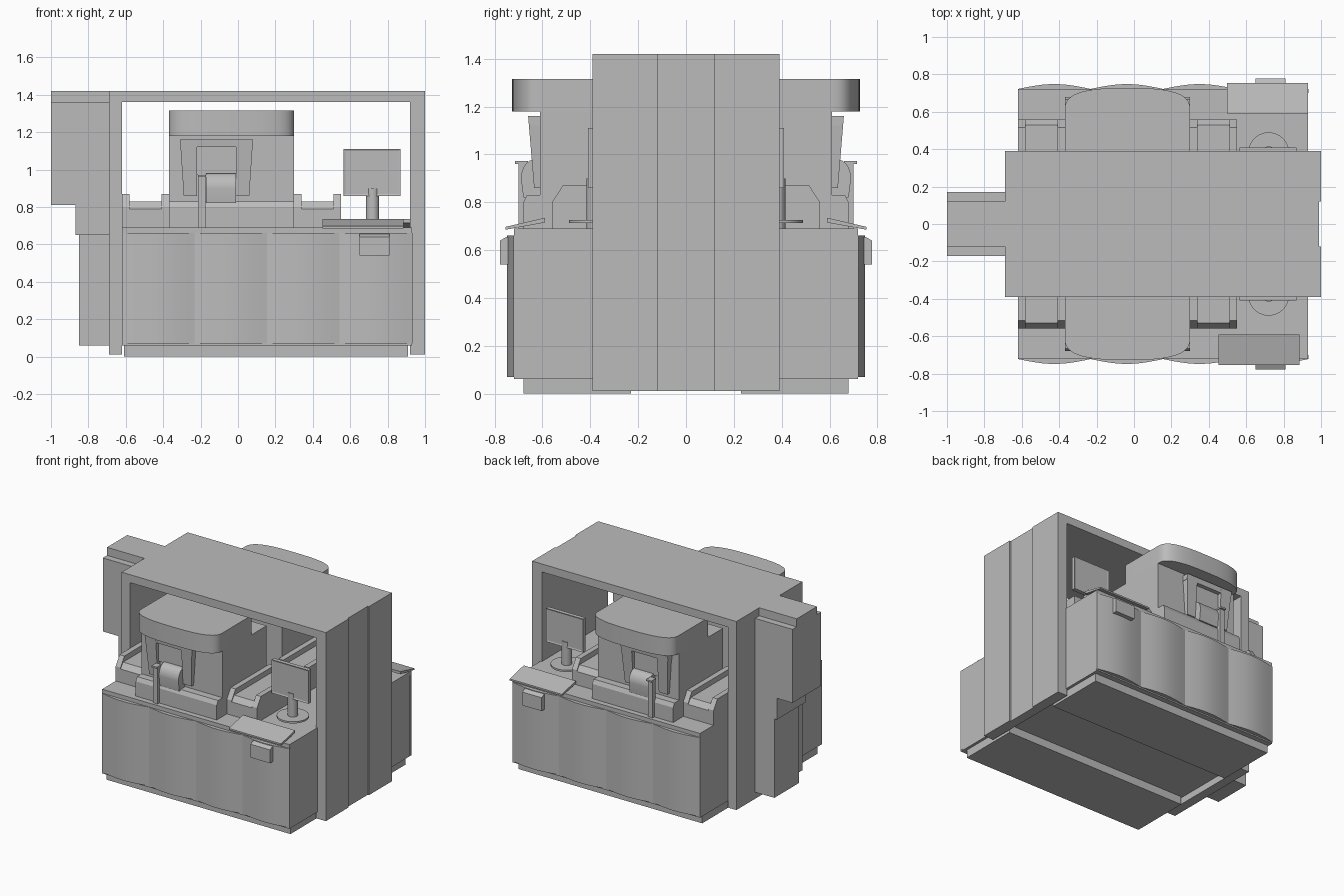
import bpy, bmesh, math
from mathutils import Matrix

if "Cube" in bpy.data.objects:
    bpy.data.objects.remove(bpy.data.objects["Cube"], do_unlink=True)

grey = bpy.data.materials.new("light_grey")
grey.use_nodes = True
COLOUR = (0.5, 0.5, 0.5, 1)
grey.diffuse_color = COLOUR
grey.node_tree.nodes["Principled BSDF"].inputs["Base Color"].default_value = COLOUR


def finish(name, bm, smooth=False):
    bmesh.ops.recalc_face_normals(bm, faces=bm.faces)
    mesh = bpy.data.meshes.new(name)
    bm.to_mesh(mesh)
    bm.free()
    mesh.materials.append(grey)
    obj = bpy.data.objects.new(name, mesh)
    bpy.context.collection.objects.link(obj)
    if smooth:
        bpy.ops.object.select_all(action="DESELECT")
        obj.select_set(True)
        bpy.context.view_layer.objects.active = obj
        bpy.ops.object.shade_smooth_by_angle(angle=math.radians(20))
    return obj


def prism(name, axis, profile, lo, hi, side=1, smooth=False):
    """Extrude a closed 2D profile along an axis; side=-1 flips it to the back."""
    place = {"x": lambda a, b, t: (t, a * side, b),
             "y": lambda a, b, t: (a, t * side, b),
             "z": lambda a, b, t: (a, b * side, t)}[axis]
    bm = bmesh.new()
    low = [bm.verts.new(place(a, b, lo)) for a, b in profile]
    high = [bm.verts.new(place(a, b, hi)) for a, b in profile]
    bm.faces.new(low)
    bm.faces.new(high)
    n = len(profile)
    for i in range(n):
        j = (i + 1) % n
        bm.faces.new((low[i], low[j], high[j], high[i]))
    return finish(name, bm, smooth)


def box(name, x, y, z, side=1):
    rect = [(x[0], y[0]), (x[1], y[0]), (x[1], y[1]), (x[0], y[1])]
    return prism(name, "z", rect, z[0], z[1], side)


def cylinder(name, radius, x, y, z, side):
    bm = bmesh.new()
    bmesh.ops.create_cone(bm, cap_ends=True, segments=32, radius1=radius, radius2=radius,
                          depth=z[1] - z[0],
                          matrix=Matrix.Translation((x, y * side, sum(z) / 2)))
    return finish(name, bm, True)


# Gantry: roof and two posts of three panels each
box("gantry_roof", (-0.69, 0.99), (-0.39, 0.39), (1.36, 1.42))
for label, outer, inner, middle in (("right", -0.69, -0.62, -0.69), ("left", 1.0, 0.92, 0.99)):
    for i, (a, b) in enumerate(((-0.39, -0.12), (-0.12, 0.12), (0.12, 0.39))):
        face = middle if i == 1 else outer
        box(f"{label}_post_panel", sorted((face, inner)), (a, b), (0.01, 1.42))

# Service column on the right end
box("column_cap", (-1.0, -0.69), (-0.12, 0.12), (1.36, 1.42))
box("column_upper", (-1.0, -0.69), (-0.17, 0.17), (0.81, 1.36))
box("column_middle", (-0.87, -0.69), (-0.17, 0.17), (0.65, 0.81))
box("column_lower", (-0.85, -0.69), (-0.12, 0.17), (0.06, 0.65))

# Counter shared by both working sides
box("counter_body", (-0.62, 0.93), (-0.72, 0.72), (0.06, 0.69))


def scalloped_front():
    start, pitch, steps = -0.62, 0.388, 12
    pts = [(start, -0.70)]
    for i in range(4 * steps + 1):
        bulge = abs(math.sin(math.pi * i / steps))
        pts.append((start + pitch * i / steps, -0.722 - 0.026 * bulge))
    return pts + [(start + 4 * pitch, -0.70)]


def rounded_head():
    xc, half, n = -0.035, 0.335, 24
    pts = [(xc - half, -0.27)]
    for i in range(n + 1):
        t = math.pi * i / n
        c, s = math.cos(t), math.sin(t)
        x = -math.copysign(abs(c) ** 0.7, c) * half
        pts.append((xc + x, -0.605 - 0.122 * s ** 0.7 if s > 0 else -0.605))
    pts[-1] = (xc + half, -0.605)
    return pts + [(xc + half, -0.27)]


for side, word, shift in ((1, "front", 0), (-1, "back", 0.045)):
    # Plinth and wavy cladding
    box(word + "_plinth", (-0.61, 0.91), (-0.68, -0.23), (0, 0.06), side)
    prism(word + "_wavy_panel", "z", scalloped_front(), 0.07, 0.66, side, True)

    # Machine housing with rounded head
    box(word + "_housing", (-0.37, 0.30), (-0.61, -0.27), (0.69, 1.18), side)
    box(word + "_housing_rear", (-0.37, 0.30), (-0.27, -0.09), (0.69, 1.17), side)
    prism(word + "_head", "z", rounded_head(), 1.18, 1.315, side, True)
    prism(word + "_base", "x", [(-0.68, 0.69), (-0.68, 0.80), (-0.665, 0.83),
                                (-0.50, 0.83), (-0.50, 0.69)], -0.37, 0.30, side)

    # Display surround: tapered legs, top bar and screen
    leg = [(-0.66, 1.16), (-0.60, 1.16), (-0.60, 0.86), (-0.635, 0.86)]
    prism(word + "_surround_top", "x", [(-0.66, 1.16), (-0.60, 1.16), (-0.60, 1.12),
                                        (-0.656, 1.12)], -0.31, 0.08, side)
    for x0, x1 in ((-0.31, -0.22), (-0.01, 0.08)):
        obj = prism(word + "_surround_leg", "x", leg, x0, x1, side)
        for v in obj.data.vertices:
            if v.co.z < 1 and v.co.x in (min(w.co.x for w in obj.data.vertices),) and x0 < -0.3:
                v.co.x = -0.29
            elif v.co.z < 1 and x0 > -0.1 and v.co.x > 0.05:
                v.co.x = 0.06
    box(word + "_screen", (-0.22, -0.01), (-0.625, -0.60), (0.97, 1.12), side)

    # Curved dispensing chute and upright reader
    chute = [(-0.60, 0.98)]
    for i in range(9):
        t = math.pi / 2 * i / 8
        chute.append((-0.63 - 0.06 * math.sin(t), 0.90 + 0.08 * math.cos(t)))
    prism(word + "_chute", "x", chute + [(-0.68, 0.82), (-0.60, 0.82)], -0.17, -0.01, side, True)
    box(word + "_reader", (-0.215, -0.175), (-0.70, -0.665), (0.69, 0.96), side)
    box(word + "_reader_cap", (-0.215, -0.17), (-0.715, -0.66), (0.96, 0.972), side)

    # Side trays: bed between two raised rails
    for x0, x1 in ((-0.62, -0.37), (0.30, 0.55)):
        prism(word + "_tray_bed", "x", [(-0.56, 0.69), (-0.56, 0.79), (-0.53, 0.83),
                                        (-0.05, 0.83), (-0.05, 0.69)], x0, x1, side)
        for a in (x0, x1 - 0.04):
            prism(word + "_tray_rail", "x", [(-0.56, 0.69), (-0.56, 0.80), (-0.515, 0.87),
                                             (-0.05, 0.87), (-0.05, 0.69)], a, a + 0.04, side)

    # Monitor on a round foot
    cylinder(word + "_monitor_foot", 0.11, 0.72, -0.38, (0.713, 0.726), side)
    cylinder(word + "_monitor_pole", 0.035, 0.72, -0.38, (0.69, 0.90), side)
    screen = box(word + "_monitor", (0.565, 0.87), (-0.41, -0.38), (0.86, 1.11), side)
    bm = bmesh.new()
    bm.from_mesh(screen.data)
    bm.normal_update()
    faces = [f for f in bm.faces if f.normal.y * side < -0.9]
    bmesh.ops.inset_region(bm, faces=faces, thickness=0.015, depth=-0.004)
    bm.to_mesh(screen.data)
    bm.free()

    # Sloping shelf and small printer beneath it
    prism(word + "_shelf", "x", [(-0.755, 0.685), (-0.755, 0.697), (-0.59, 0.735),
                                 (-0.59, 0.715)], 0.453 + shift, 0.885 + shift, side)
    prism(word + "_printer", "x", [(-0.72, 0.54), (-0.778, 0.54), (-0.778, 0.64),
                                   (-0.75, 0.655), (-0.72, 0.655)], 0.65, 0.81, side)
